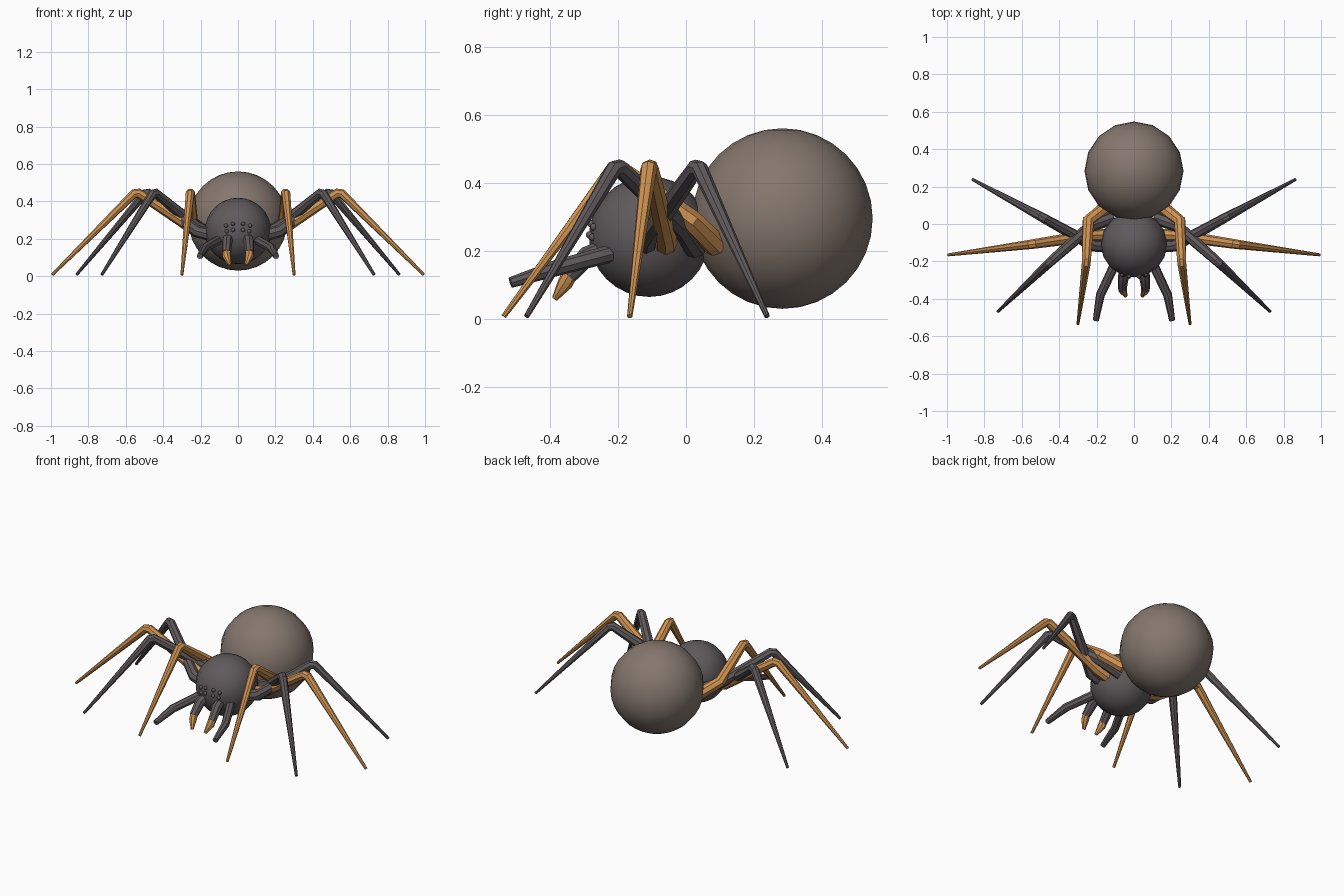
import bpy
from mathutils import Vector

if "Cube" in bpy.data.objects:
    bpy.data.objects.remove(bpy.data.objects["Cube"])


def material(name, rgb):
    m = bpy.data.materials.new(name)
    m.diffuse_color = (*rgb, 1)
    m.use_nodes = True
    m.node_tree.nodes["Principled BSDF"].inputs["Base Color"].default_value = m.diffuse_color
    return m


GREY = material("charcoal", (0.115, 0.100, 0.106))
BROWN = material("dusty_brown", (0.235, 0.185, 0.155))
ORANGE = material("amber", (0.62, 0.29, 0.085))


def ball(name, centre, radius, mat, segments=16, rings=16):
    bpy.ops.mesh.primitive_uv_sphere_add(segments=segments, ring_count=rings,
                                         radius=radius, location=centre)
    ob = bpy.context.object
    ob.name = name
    ob.data.materials.append(mat)
    bpy.ops.object.shade_smooth()
    return ob


def limb(name, points, radii, mat):
    """Tapered tube along a path, with closed ends."""
    cu = bpy.data.curves.new(name, "CURVE")
    cu.dimensions = "3D"
    cu.bevel_depth = 1
    cu.bevel_resolution = 2
    cu.use_fill_caps = True
    sp = cu.splines.new("POLY")
    sp.points.add(len(points) - 1)
    for p, co, r in zip(sp.points, points, radii):
        p.co = (*co, 1)
        p.radius = r
    cu.materials.append(mat)
    ob = bpy.data.objects.new(name, cu)
    bpy.context.collection.objects.link(ob)
    bpy.ops.object.select_all(action="DESELECT")
    ob.select_set(True)
    bpy.context.view_layer.objects.active = ob
    bpy.ops.object.convert(target="MESH")
    bpy.ops.object.shade_smooth_by_angle(angle=0.6)


def leg(name, hip, bend, knee, tip, side, mat):
    hip, bend, knee, tip = [Vector((p[0] * side, p[1], p[2])) for p in (hip, bend, knee, tip)]
    # the knee is a short blunt link rather than a sharp corner
    k_in = knee + (bend - knee).normalized() * 0.016
    k_out = knee + (tip - knee).normalized() * 0.016
    limb(name, [hip, bend, k_in, k_out, tip],
         [0.036, 0.033, 0.026, 0.025, 0.008], mat)


# body
ball("abdomen", (0, 0.283, 0.295), 0.265, BROWN)
ball("head", (0, -0.108, 0.242), 0.177, GREY)

# legs: hip, bend, knee, tip for the right side
LEGS = {
    "front_leg": ((0.15, 0.09, 0.215), (0.245, 0.015, 0.29), (0.255, -0.205, 0.452),
                  (0.30, -0.535, 0.008), ORANGE),
    "second_leg": ((0.12, 0.03, 0.21), (0.23, -0.01, 0.27), (0.45, -0.205, 0.452),
                   (0.728, -0.468, 0.008), GREY),
    "third_leg": ((0.10, -0.06, 0.21), (0.22, -0.06, 0.24), (0.545, -0.108, 0.452),
                  (0.993, -0.165, 0.008), ORANGE),
    "back_leg": ((0.10, -0.12, 0.21), (0.22, -0.115, 0.24), (0.49, 0.035, 0.452),
                 (0.863, 0.238, 0.008), GREY),
}

for side, label in ((1, "right"), (-1, "left")):
    for name, (hip, bend, knee, tip, mat) in LEGS.items():
        leg(f"{name}_{label}", hip, bend, knee, tip, side, mat)

    # feelers beside the mouth
    limb(f"feeler_{label}",
         [(0.10 * side, -0.21, 0.195), (0.18 * side, -0.38, 0.15), (0.204 * side, -0.515, 0.107)],
         [0.026, 0.024, 0.016], GREY)

    # jaws and fangs
    limb(f"jaw_{label}",
         [(0.05 * side, -0.23, 0.21), (0.058 * side, -0.29, 0.185), (0.063 * side, -0.345, 0.125)],
         [0.028, 0.029, 0.024], GREY)
    limb(f"fang_{label}",
         [(0.063 * side, -0.335, 0.14), (0.06 * side, -0.355, 0.105), (0.044 * side, -0.385, 0.06)],
         [0.022, 0.023, 0.009], ORANGE)

    # eyes in two rows on the front of the head
    for i, (x, z) in enumerate(((0.027, 0.28), (0.064, 0.27), (0.027, 0.247), (0.06, 0.24))):
        y = -0.108 - (0.177 ** 2 - x ** 2 - (z - 0.242) ** 2) ** 0.5
        ball(f"eye_{label}_{i + 1}", (x * side, y, z), 0.011, GREY, 8, 6)
